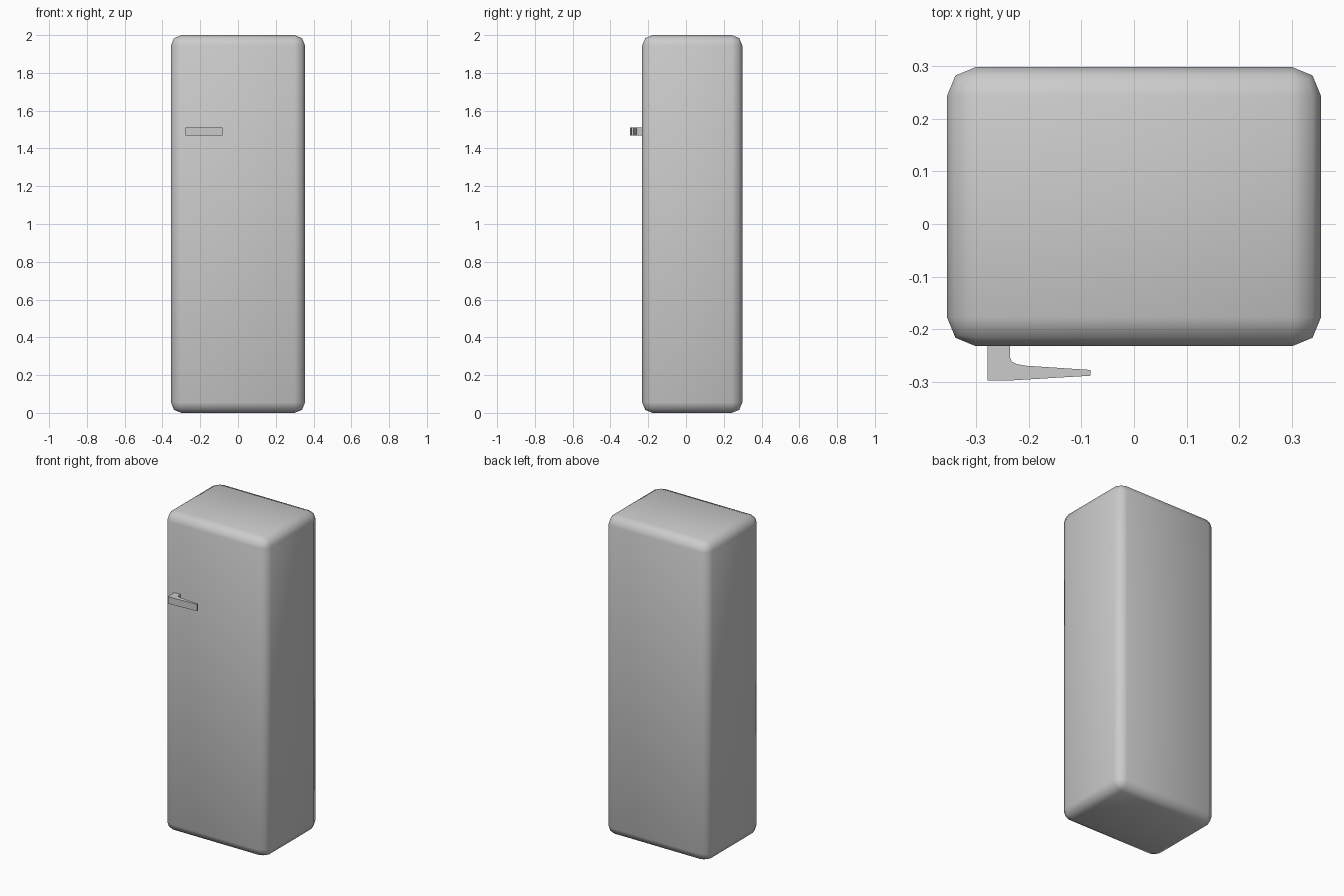
import bpy, bmesh, math

if "Cube" in bpy.data.objects:
    bpy.data.objects.remove(bpy.data.objects["Cube"])


def finish(name, bm, angle):
    bmesh.ops.recalc_face_normals(bm, faces=bm.faces)
    mesh = bpy.data.meshes.new(name)
    bm.to_mesh(mesh)
    bm.free()
    obj = bpy.data.objects.new(name, mesh)
    bpy.context.collection.objects.link(obj)
    bpy.ops.object.select_all(action='DESELECT')
    obj.select_set(True)
    bpy.context.view_layer.objects.active = obj
    bpy.ops.object.shade_smooth_by_angle(angle=math.radians(angle))
    return obj


# Cabinet: tall box with two-segment rounded edges
bm = bmesh.new()
bmesh.ops.create_cube(bm, size=1)
bmesh.ops.scale(bm, vec=(0.71, 0.53, 2.0), verts=bm.verts)
bmesh.ops.translate(bm, vec=(0, 0.033, 1.0), verts=bm.verts)
bmesh.ops.bevel(bm, geom=bm.edges[:], offset=0.055, offset_type='OFFSET',
                segments=2, profile=0.5, affect='EDGES')
finish("fridge_body", bm, 50)

# Handle: tapered lever on a short post, extruded upward
profile = [(-0.278, -0.228), (-0.278, -0.297), (-0.235, -0.297),
           (-0.083, -0.288), (-0.083, -0.277), (-0.205, -0.269),
           (-0.222, -0.266), (-0.232, -0.261), (-0.235, -0.254),
           (-0.235, -0.228)]
bm = bmesh.new()
face = bm.faces.new([bm.verts.new((x, y, 1.469)) for x, y in profile])
top = bmesh.ops.extrude_face_region(bm, geom=[face])["geom"]
bmesh.ops.translate(bm, vec=(0, 0, 0.043),
                    verts=[v for v in top if isinstance(v, bmesh.types.BMVert)])
finish("door_handle", bm, 30)
